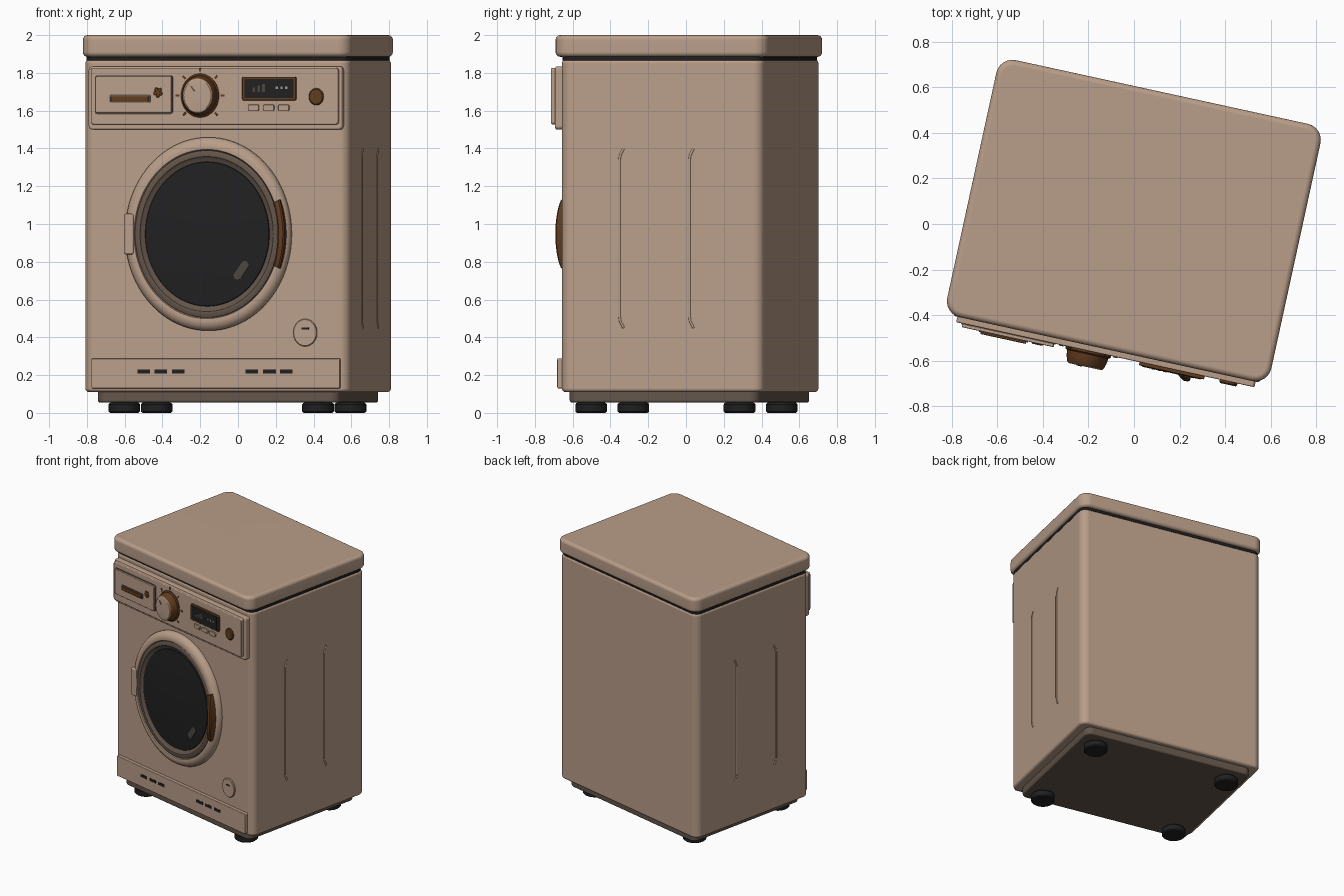
import bpy, bmesh, math
from mathutils import Matrix

cube = bpy.data.objects.get("Cube")
if cube:
    bpy.data.objects.remove(cube, do_unlink=True)

# whole machine stands turned about the vertical axis
ROOT = Matrix.Translation((0, 0.018, 0)) @ Matrix.Rotation(math.radians(-12.3), 4, 'Z')
FACE = -0.545     # front of the cabinet
PANEL = 0.06      # control panel depth in front of it
OVAL = 0.88       # round parts are slightly narrow


def material(name, r, g, b):
    m = bpy.data.materials.new(name)
    m.diffuse_color = (r, g, b, 1)
    m.use_nodes = True
    m.node_tree.nodes["Principled BSDF"].inputs["Base Color"].default_value = (r, g, b, 1)
    return m


BEIGE = material("warm_beige", 0.485, 0.34, 0.25)
TAUPE = material("dark_taupe", 0.125, 0.09, 0.068)
BROWN = material("copper_brown", 0.12, 0.045, 0.013)
BLACK = material("rubber_black", 0.014, 0.014, 0.015)
GLASS = material("smoked_glass", 0.015, 0.015, 0.016)
GREY = material("pale_grey", 0.35, 0.33, 0.31)
DIM = material("dim_grey", 0.075, 0.062, 0.052)


def front(x, z, p=0.0):
    """Frame on the cabinet front: X across, Y up, Z outward."""
    return Matrix.Translation((x, FACE - p, z)) @ Matrix.Rotation(math.pi / 2, 4, 'X')


def finish(name, bm, mat, frame):
    bmesh.ops.recalc_face_normals(bm, faces=bm.faces)
    bm.transform(ROOT @ frame)
    me = bpy.data.meshes.new(name)
    bm.to_mesh(me)
    bm.free()
    for m in (mat if isinstance(mat, list) else [mat]):
        me.materials.append(m)
    ob = bpy.data.objects.new(name, me)
    bpy.context.collection.objects.link(ob)
    bpy.ops.object.select_all(action='DESELECT')
    ob.select_set(True)
    bpy.context.view_layer.objects.active = ob
    bpy.ops.object.shade_smooth_by_angle(angle=math.radians(35))
    # keep large faces flat next to their rounded edges
    ob.modifiers.new("flat_faces", 'WEIGHTED_NORMAL').keep_sharp = True


def slab(name, w, h, d, mat, frame, corner=0.0, rim=0.0, both=False):
    """Rounded rectangle w x h, rising d along Z, with softened rims."""
    bm = bmesh.new()
    bmesh.ops.create_cube(bm, size=1, matrix=Matrix.Translation((0, 0, d / 2)) @ Matrix.Diagonal((w, h, d, 1)))
    if corner:
        edges = [e for e in bm.edges if abs(e.verts[0].co.z - e.verts[1].co.z) > d / 2]
        bmesh.ops.bevel(bm, geom=edges, offset=corner, segments=6, profile=0.5, affect='EDGES')
    if rim:
        level = [d, 0] if both else [d]
        edges = [e for e in bm.edges if any(all(abs(v.co.z - l) < 1e-5 for v in e.verts) for l in level)]
        bmesh.ops.bevel(bm, geom=edges, offset=rim, segments=4, profile=0.5, affect='EDGES')
    finish(name, bm, mat, frame)


def lathe(name, profile, mat, frame, oval=OVAL, n=64, band=None):
    """Turn (radius, height) points around Z; band(i) picks the material slot."""
    bm = bmesh.new()
    rings = []
    for r, z in profile:
        if r == 0:
            rings.append([bm.verts.new((0, 0, z))] * n)
        else:
            rings.append([bm.verts.new((r * oval * math.cos(math.tau * k / n),
                                        r * math.sin(math.tau * k / n), z)) for k in range(n)])
    for i, (a, b) in enumerate(zip(rings, rings[1:])):
        for k in range(n):
            j = (k + 1) % n
            f = bm.faces.new(list(dict.fromkeys((a[k], a[j], b[j], b[k]))))
            f.material_index = band(i) if band else 0
    finish(name, bm, mat, frame)


def disc(name, r, d, mat, frame, soft=0.008):
    lathe(name, [(r, 0), (r, d - soft), (r - soft, d), (0, d)], mat, frame, n=40)


def up(z, y=0.0):
    return Matrix.Translation((0, y, z))


# cabinet, plinth, seam and lid
slab("cabinet", 1.438, 1.098, 1.76, BEIGE, up(0.11, 0.004), 0.055, 0.02, True)
slab("plinth", 1.314, 1.03, 0.07, TAUPE, up(0.055), 0.05, 0.012, True)
slab("lid_seam", 1.425, 1.09, 0.025, BLACK, up(1.866, 0.002), 0.055)
slab("lid", 1.456, 1.155, 0.115, BEIGE, up(1.885, -0.003), 0.072, 0.025, True)

# feet
for sx, side in ((1, "left"), (-1, "right")):
    for sy, end in ((-1, "front"), (1, "back")):
        lathe(f"{end}_{side}_foot",
              [(0, 0), (0.075, 0), (0.084, 0.008), (0.084, 0.045), (0.078, 0.052), (0.06, 0.06), (0, 0.06)],
              BLACK, Matrix.Translation((sx * 0.525, sy * 0.402 - 0.016, 0)), oval=1, n=32)

# pressed lines on both sides
for sx, side in ((1, "left"), (-1, "right")):
    for y, place in ((-0.222, "front"), (0.157, "back")):
        cu = bpy.data.curves.new(f"{side}_{place}_line", 'CURVE')
        cu.dimensions = '3D'
        cu.bevel_depth = 0.007
        cu.bevel_resolution = 2
        cu.use_fill_caps = True
        sp = cu.splines.new('POLY')
        path = [(0.022, 0.45), (0.004, 0.485), (0, 0.51), (0, 1.34), (0.004, 1.365), (0.022, 1.4)]
        sp.points.add(len(path) - 1)
        for pt, (dy, z) in zip(sp.points, path):
            pt.co = (sx * 0.717, y + dy, z, 1)
        cu.materials.append(BEIGE)
        ob = bpy.data.objects.new(cu.name, cu)
        ob.matrix_world = ROOT
        bpy.context.collection.objects.link(ob)

# control panel
slab("panel_base", 1.375, 0.335, 0.045, BEIGE, front(0.003, 1.667, -0.01), 0.02, 0.01)
slab("panel_face", 1.34, 0.3, 0.04, BEIGE, front(0.003, 1.677, PANEL - 0.04), 0.015, 0.006)


def on_panel(x, z, p=0.0):
    return front(x, z, PANEL + p - 0.002)


# detergent drawer
slab("drawer_gap", 0.422, 0.206, 0.006, TAUPE, on_panel(-0.432, 1.684), 0.012)
slab("drawer", 0.412, 0.195, 0.018, BEIGE, on_panel(-0.432, 1.685), 0.01, 0.004)
slab("drawer_handle_lip", 0.22, 0.042, 0.006, TAUPE, on_panel(-0.45, 1.664, 0.016), 0.006)
slab("drawer_handle", 0.205, 0.028, 0.014, BROWN, on_panel(-0.45, 1.662, 0.016), 0.005, 0.003)
FX, FZ = -0.298, 1.697
disc("flower_heart", 0.014, 0.007, BROWN, on_panel(FX, FZ, 0.016), 0.002)
for k in range(5):
    a = math.tau * k / 5 + 0.9
    disc(f"flower_petal_{k + 1}", 0.011, 0.007, BROWN,
         on_panel(FX + 0.015 * math.cos(a), FZ + 0.017 * math.sin(a), 0.016), 0.002)

# program knob with its ticks and pointer
KX, KZ = -0.073, 1.68
lathe("knob_skirt", [(0.116, 0), (0.116, 0.01), (0.108, 0.016), (0, 0.016)], BROWN, on_panel(KX, KZ))
lathe("knob", [(0.106, 0.014), (0.102, 0.04), (0.094, 0.062), (0.09, 0.068), (0.084, 0.072), (0, 0.072)],
      [BROWN, BEIGE], on_panel(KX, KZ), band=lambda i: i > 2)
slab("knob_pointer", 0.008, 0.032, 0.004, TAUPE,
     on_panel(KX, KZ, 0.071) @ Matrix.Rotation(0.6, 4, 'Z') @ Matrix.Translation((0, 0.045, 0)))
for k in range(-3, 4):
    a = k * math.pi / 4
    slab(f"knob_tick_{k + 4}", 0.011, 0.02, 0.006, BROWN,
         on_panel(KX + 0.122 * math.sin(a), KZ + 0.137 * math.cos(a)) @ Matrix.Rotation(-a, 4, 'Z'))

# display
slab("display_frame", 0.292, 0.125, 0.016, BROWN, on_panel(0.303, 1.717), 0.008, 0.004)
slab("display_screen", 0.264, 0.102, 0.004, GLASS, on_panel(0.303, 1.717, 0.015))
for k in range(3):
    h = 0.022 + 0.01 * k
    slab(f"display_bar_{k + 1}", 0.014, h, 0.002, DIM, on_panel(0.222 + 0.026 * k, 1.7 + h / 2, 0.019))
    slab(f"display_digit_{k + 1}", 0.012, 0.013, 0.002, GREY, on_panel(0.346 + 0.026 * k, 1.721, 0.019))
    slab(f"small_button_{k + 1}", 0.06, 0.032, 0.014, BEIGE, on_panel(0.217 + 0.082 * k, 1.616), 0.008, 0.004)
disc("power_button", 0.045, 0.016, BROWN, on_panel(0.557, 1.674), 0.006)

# door: outer ring, inner bezel and glass
DX, DZ = -0.04, 0.947
lathe("door_ring", [(0.512, 0), (0.512, 0.016), (0.503, 0.034), (0.485, 0.047), (0.465, 0.052), (0.448, 0.05),
                    (0.442, 0.03)], BEIGE, front(DX, DZ), n=96)
lathe("door_bezel", [(0.445, 0.02), (0.442, 0.045), (0.425, 0.052), (0.41, 0.05), (0.4, 0.04), (0.385, 0.036),
                     (0.378, 0.03)], TAUPE, front(DX, DZ), n=96)
lathe("door_glass", [(0.385, 0.03), (0.38, 0.04), (0.3, 0.048), (0.15, 0.055), (0, 0.057)],
      GLASS, front(DX, DZ), n=96)
slab("glass_glint", 0.042, 0.11, 0.004, DIM,
     front(0.147, 0.755, 0.048) @ Matrix.Rotation(-0.6, 4, 'Z'), 0.02)

# hinge
slab("door_hinge", 0.052, 0.215, 0.06, BEIGE, front(-0.462, 0.947), 0.012, 0.008)

# arched door handle
bm = bmesh.new()
loops = []
for k in range(17):
    t = k / 8 - 1
    a = t * math.radians(22)
    swell = math.sqrt(1 - 0.75 * t * t)
    loop = []
    for r, p in ((-1, 0.03), (-1, 0.045 + 0.046 * swell), (-0.6, 0.05 + 0.048 * swell),
                 (0.6, 0.05 + 0.048 * swell), (1, 0.045 + 0.046 * swell), (1, 0.03)):
        rad = 0.468 + 0.021 * r
        loop.append(bm.verts.new((rad * OVAL * math.cos(a), rad * math.sin(a), p)))
    loops.append(loop)
for a, b in zip(loops, loops[1:]):
    for i in range(6):
        bm.faces.new((a[i], a[(i + 1) % 6], b[(i + 1) % 6], b[i]))
bm.faces.new(loops[0])
bm.faces.new(loops[-1])
finish("door_handle", bm, BROWN, front(DX, DZ))

# drain filter cap
disc("filter_cap", 0.073, 0.012, BEIGE, front(0.484, 0.425), 0.004)
slab("filter_slot", 0.038, 0.01, 0.003, BLACK, front(0.486, 0.447, 0.011))

# kick plate with vents
slab("kick_plate", 1.346, 0.158, 0.035, BEIGE, front(0.002, 0.209, -0.01), 0.008, 0.005)
for s, side in ((1, "left"), (-1, "right")):
    for k in range(3):
        slab(f"{side}_vent_{k + 1}", 0.067, 0.022, 0.004, BLACK, front(s * (0.2 + 0.093 * k), 0.22, 0.023))
